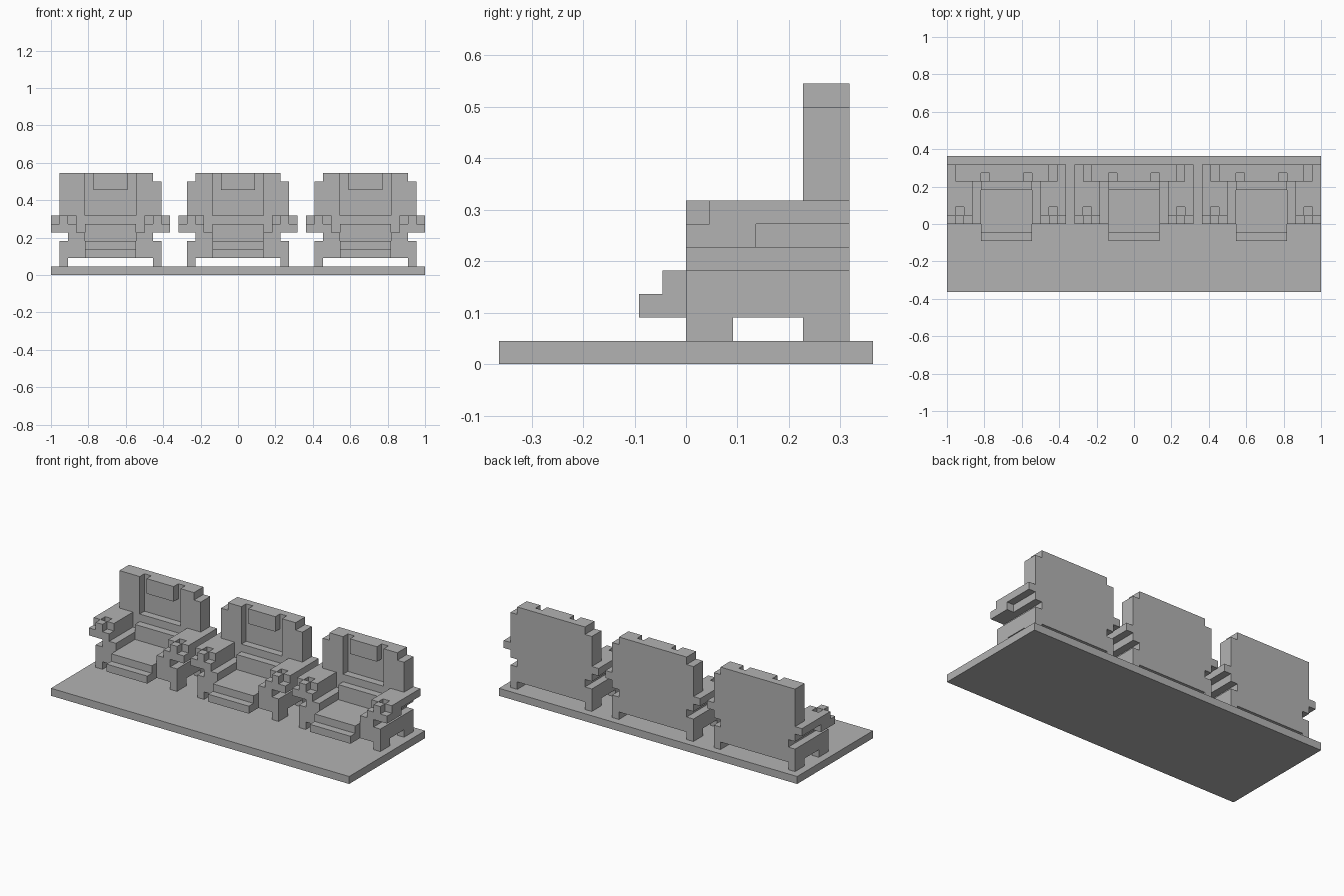
import bpy
import bmesh
from mathutils import Matrix, Vector

old = bpy.data.objects.get("Cube")
if old:
    bpy.data.objects.remove(old, do_unlink=True)

U = 1 / 22  # one block of the modelling grid

grey = bpy.data.materials.new("plain grey")
grey.use_nodes = True
grey.diffuse_color = (0.45, 0.45, 0.45, 1)
grey.node_tree.nodes["Principled BSDF"].inputs["Base Color"].default_value = grey.diffuse_color


def part(name, boxes, centre=0, mirror=False):
    """One object from boxes given as (x range, y range, z range) in blocks."""
    bm = bmesh.new()
    for side in ((1, -1) if mirror else (1,)):
        for box in boxes:
            low, high = Vector(r[0] for r in box), Vector(r[1] for r in box)
            mid, size = (low + high) / 2, high - low
            mid.x = mid.x * side + centre
            place = Matrix.Translation(mid * U) @ Matrix.Diagonal((*(size * U), 1))
            bmesh.ops.create_cube(bm, size=1, matrix=place)
    mesh = bpy.data.meshes.new(name)
    bm.to_mesh(mesh)
    bm.free()
    mesh.materials.append(grey)
    obj = bpy.data.objects.new(name, mesh)
    bpy.context.collection.objects.link(obj)


def seat(label, centre, left_notch, right_notch):
    def add(name, boxes, mirror=False):
        part(f"{label}_{name}", boxes, centre, mirror)

    # Four short legs
    add("legs", [((5, 6), (0, 2), (1, 2)), ((5, 6), (5, 7), (1, 2))], True)

    # Lower frame, with a narrower waist beside the cushion
    add("frame", [((-6, 6), (0, 7), (2, 4))])
    add("waist", [((3, 5), (0, 7), (4, 5))], True)

    # Cushion with stepped front edge and raised back edge
    add("cushion", [((-3, 3), (-2, 0), (2, 3)), ((-3, 3), (-1, 0), (3, 4)),
                    ((-3, 3), (4, 5), (4, 6))])

    # Armrests, each ending in a cup holder ring with a hole
    add("armrests", [((4, 6), (0, 7), (5, 6)), ((6, 7), (0, 3), (5, 6)),
                     ((4, 7), (2, 7), (6, 7))], True)
    add("cup_holders", [((5, 6), (0, 1), (6, 7)), ((4, 5), (1, 2), (6, 7)),
                        ((6, 7), (1, 2), (6, 7))], True)

    # Backrest: lower ledge, recessed panel and raised wings
    add("back_ledge", [((-3, 3), (5, 7), (4, 7)), ((3, 4), (5, 7), (5, 7)),
                       ((-4, -3), (5, 7), (5, 7))])
    add("back_panel", [((-3, 3), (6, 7), (7, 12))])
    add("back_wings", [((3, 5), (5, 7), (7, 12))], True)
    add("left_back_edge", [((5, 6), (5, 7), (7, 11 if left_notch else 12))])
    add("right_back_edge", [((-6, -5), (5, 7), (7, 11 if right_notch else 12))])
    add("headrest", [((-2, 2), (5, 6), (10, 12))])


# Floor slab and the row of three seats
part("floor", [((-22, 22), (-8, 8), (0, 1))])
seat("right_seat", -15, True, False)
seat("middle_seat", 0, True, True)
seat("left_seat", 15, True, True)
